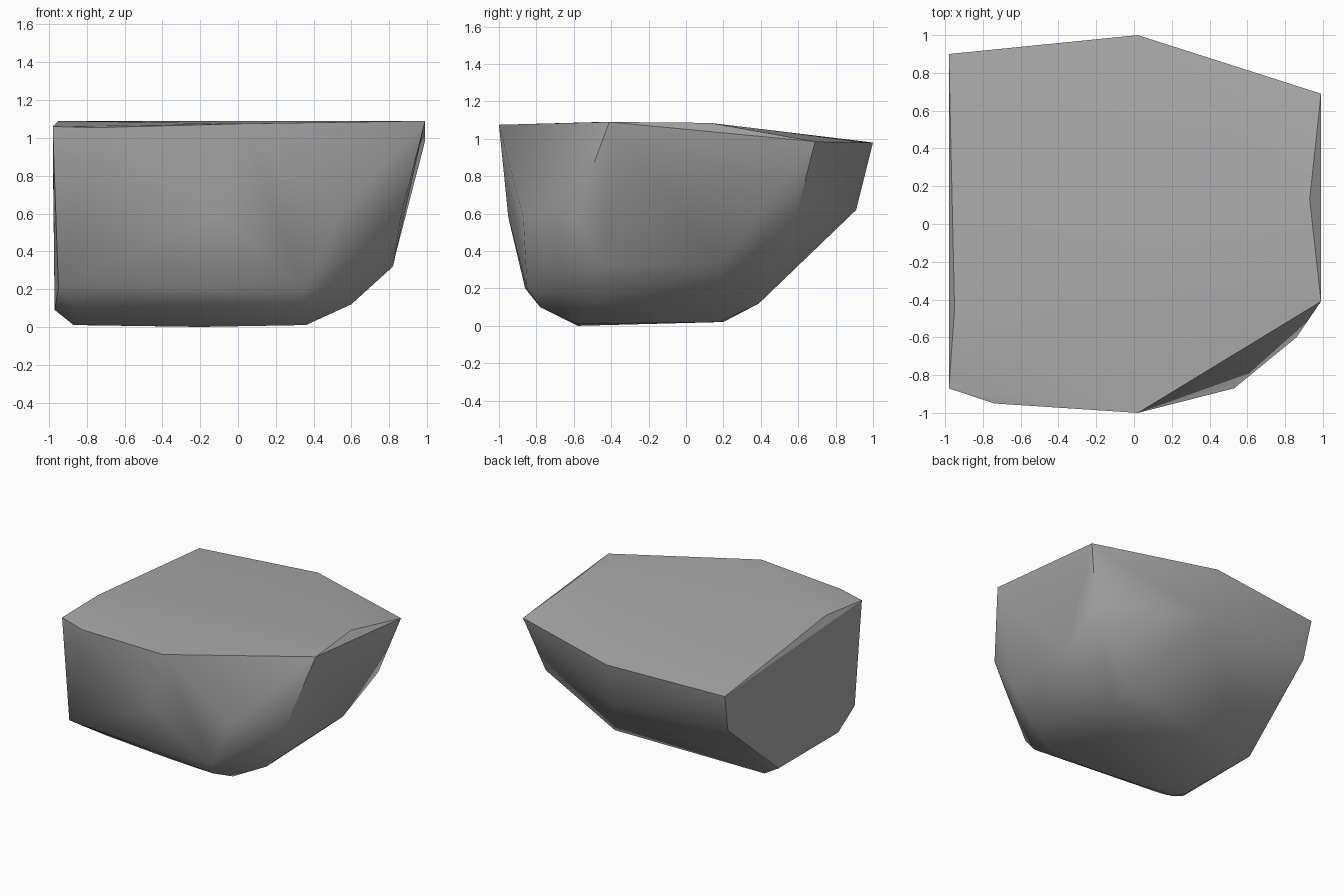
import bpy
import bmesh
import math

if "Cube" in bpy.data.objects:
    bpy.data.objects.remove(bpy.data.objects["Cube"], do_unlink=True)

# One plain stone colour
stone = bpy.data.materials.new("grey_stone")
stone.use_nodes = True
grey = (0.4, 0.4, 0.4, 1)
stone.diffuse_color = grey
stone.node_tree.nodes["Principled BSDF"].inputs["Base Color"].default_value = grey

# Corners of the boulder, grouped from the cap down to the base
top_rim = [(-.98, .90, .95), (.02, 1, .98), (.99, .69, .985), (.93, .13, 1.085),
           (.99, -.41, 1.09), (.02, -1, 1.075), (-.74, -.95, 1.055),
           (-.98, -.87, 1.06), (-.95, -.45, 1.09)]
waist = [(.53, -.87, .58), (.86, -.6, .58), (.86, .58, .55),
         (.02, .91, .62), (-.96, .83, .64), (-.1, -.95, .58)]
lower_bevel = [(.82, -.44, .32), (.82, .18, .33), (.37, .39, .12), (.6, -.49, .12),
               (.35, -.85, .2), (-.18, -.86, .2), (-.95, -.82, .21),
               (.32, -.78, .1), (-.97, -.58, .09), (-.97, .19, .09)]
base = [(.36, -.58, .01), (.36, .18, .02), (-.2, -.58, 0),
        (-.82, -.53, .01), (-.87, -.44, .01), (-.85, .2, .02)]

# Wrap the corners in a faceted shell
bm = bmesh.new()
for corner in top_rim + waist + lower_bevel + base:
    bm.verts.new(corner)
shell = bmesh.ops.convex_hull(bm, input=bm.verts[:])
loose = [v for v in bm.verts if not v.link_faces]
bmesh.ops.delete(bm, geom=loose, context="VERTS")
bmesh.ops.dissolve_limit(bm, angle_limit=math.radians(3),
                         verts=bm.verts[:], edges=bm.edges[:])
bmesh.ops.recalc_face_normals(bm, faces=bm.faces[:])

# Smooth, worn sides with crisp breaks at the rim, the cut side and the corners
for face in bm.faces:
    face.smooth = True
for edge in bm.edges:
    turn = math.degrees(edge.calc_face_angle(0))
    high = max(v.co.z for v in edge.verts) > .9
    right_corner = high and max(v.co.x for v in edge.verts) > .9
    cut_side = all(v.co.x < -.9 for v in edge.verts)
    edge.smooth = not (turn > 55 or (turn > 18 and (right_corner or cut_side)))

mesh = bpy.data.meshes.new("boulder")
bm.to_mesh(mesh)
bm.free()
mesh.materials.append(stone)
boulder = bpy.data.objects.new("boulder", mesh)
bpy.context.collection.objects.link(boulder)
